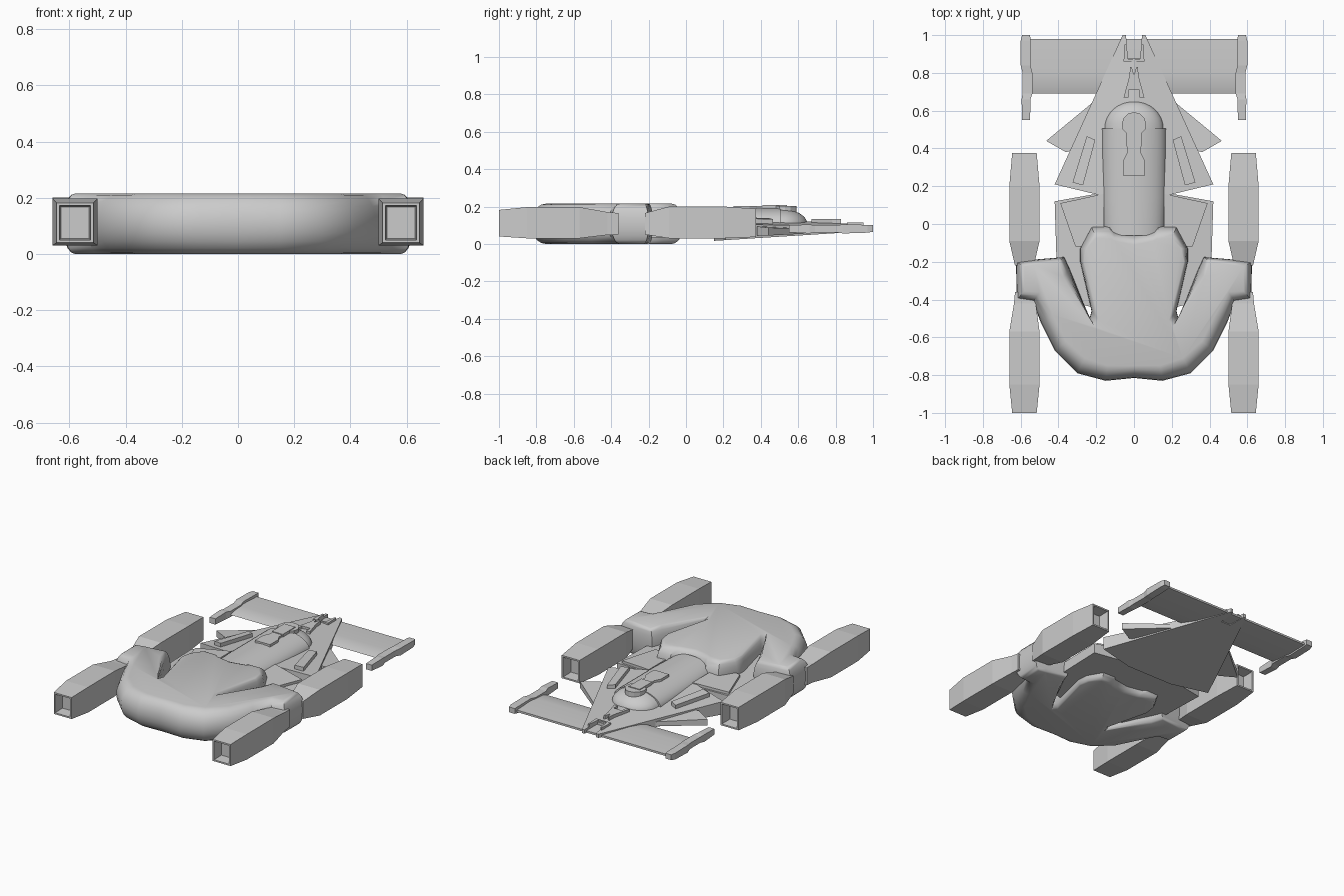
import bpy, bmesh
from math import sin, cos, pi, radians


def make(name, rings, mirror=False, smooth=30):
    """Skin a stack of equal rings, cap both ends, optionally mirror on x."""
    bm = bmesh.new()
    vs = [[bm.verts.new(p) for p in r] for r in rings]
    n = len(rings[0])
    for a, b in zip(vs, vs[1:]):
        for i in range(n):
            j = (i + 1) % n
            bm.faces.new((a[i], a[j], b[j], b[i]))
    bm.faces.new(vs[0][::-1])
    bm.faces.new(vs[-1])
    bmesh.ops.recalc_face_normals(bm, faces=bm.faces)
    me = bpy.data.meshes.new(name)
    bm.to_mesh(me)
    bm.free()
    ob = bpy.data.objects.new(name, me)
    bpy.context.collection.objects.link(ob)
    if mirror:
        ob.modifiers.new("Mirror", 'MIRROR')
    if smooth:
        bpy.context.view_layer.objects.active = ob
        ob.select_set(True)
        bpy.ops.object.shade_smooth_by_angle(angle=radians(smooth))
        ob.select_set(False)
    return ob


def slab(name, pts, bottom, top, mirror=True):
    """Outline in plan between two height functions of (x, y)."""
    make(name, [[(x, y, f(x, y)) for x, y in pts] for f in (bottom, top)], mirror, 0)


def boxes(name, sections, mirror=True):
    """Rectangular sections (y, x0, x1, z0, z1) skinned along y."""
    make(name, [[(x0, y, z0), (x1, y, z0), (x1, y, z1), (x0, y, z1)]
                for y, x0, x1, z0, z1 in sections], mirror, 0)


def flat(z):
    return lambda x, y: z


# Front hull: widest outline and flat-top outline of the right half
half = [
    (0, -.815, 0, -.75), (.15, -.83, .14, -.75), (.30, -.79, .26, -.71),
    (.42, -.67, .36, -.62), (.49, -.53, .43, -.48), (.535, -.415, .50, -.36),
    (.62, -.40, .58, -.355), (.625, -.20, .58, -.225), (.55, -.19, .53, -.215),
    (.37, -.175, .40, -.20), (.34, -.24, .375, -.28), (.235, -.50, .205, -.545),
    (.225, -.46, .185, -.51), (.285, -.20, .265, -.20), (.285, -.13, .25, -.13),
    (.225, -.015, .20, -.075), (.13, -.01, .12, -.08), (.11, -.035, .10, -.09),
    (0, -.055, 0, -.11)]
full = half + [(-a, b, -c, d) for a, b, c, d in half[-2:0:-1]]
rings = []
for i in range(-5, 6):
    t = i / 5 * pi / 2
    k = 1 - cos(t)
    rings.append([(a + (c - a) * k, b + (d - b) * k, .1075 + .1075 * sin(t))
                  for a, b, c, d in full])
make("front_hull", rings, smooth=40)


# Rear wedge deck with forked tail
def deck(x, y):
    return .10 + .06 * (1 - y) - .10 * abs(x)


def keel(x, y):
    return .07 - .063 * (1 - y)


slab("rear_wedge", [(0, .88), (.035, .88), (.042, 1), (.06, 1), (.42, .21),
                    (.17, .15), (0, .15)], keel, deck)

# Middle plate joining wedge and front hull, with raised panels
slab("middle_plate", [(0, .165), (.17, .165), (.42, .12), (.41, -.20),
                      (.30, -.42), (0, -.5)],
     flat(.035), lambda x, y: .135 - .08 * x)
slab("middle_panel", [(.16, .16), (.39, .11), (.31, -.12), (.16, -.12)],
     flat(.10), lambda x, y: .155 - .09 * x)

# Raised strips and spine fittings on the deck
slab("deck_strip", [(.205, .445), (.25, .465), (.325, .22), (.27, .205)],
     flat(.08), lambda x, y: deck(x, y) + .025)
slab("spine_fitting", [(0, .79), (.012, .83), (.02, .83), (.025, .78), (.055, .67),
                       (.03, .67), (.03, .71), (0, .71)],
     flat(.09), lambda x, y: .132)
slab("tail_fitting", [(0, .87), (.03, .87), (.04, .95), (.05, .95), (.055, .86),
                      (0, .86)], flat(.09), lambda x, y: .115)

# Small side fins
slab("side_fin", [(.15, .70), (.465, .44), (.36, .38), (.15, .45)],
     lambda x, y: .045 + .05 * max(0, y - .44),
     lambda x, y: .115 - .06 * x - .1 * max(0, y - .44))

# Cockpit barrel with domed end
prof = [(-.06, .16, .09), (.14, .17, .09), (.505, .17, .09)]
prof += [(.505 + .145 * sin(i * pi / 16), .157 * cos(i * pi / 16),
          .085 * cos(i * pi / 16)) for i in range(8)]
prof += [(.65, .012, .006)]
make("cockpit", [[(w * cos(j * pi / 16), y, .103 + h * sin(j * pi / 16))
                  for j in range(17)] for y, w, h in prof], smooth=35)

# Keyhole-shaped hatch
slab("hatch", [(0, .592), (.03, .585), (.055, .56), (.065, .53), (.06, .50),
               (.038, .48), (.035, .38), (.055, .34), (.055, .255), (0, .255)],
     flat(.15), flat(.204))
slab("hatch_core", [(0, .54), (.04, .54), (.04, .41), (0, .41)], flat(.19), flat(.209))

# Four pods with hollow ends
boxes("front_pod", [
    (-.36, .53, .63, .05, .165), (-.42, .52, .635, .048, .17),
    (-.57, .50, .66, .03, .197), (-.85, .50, .66, .03, .197),
    (-1, .515, .645, .04, .182), (-1, .525, .635, .05, .172),
    (-.93, .53, .63, .055, .167)])
boxes("rear_pod", [
    (-.22, .53, .63, .05, .165), (-.09, .50, .66, .03, .2),
    (.20, .50, .66, .03, .2), (.375, .515, .645, .037, .188),
    (.375, .525, .635, .047, .178), (.30, .53, .63, .052, .173)])

# Tail wing and its end plates
foil = [(.69, .076), (.73, .088), (.80, .092), (.98, .083), (.98, .07), (.78, .066)]
make("tail_wing", [[(s * .55, y, z) for y, z in foil] for s in (-1, 1)])
boxes("wing_end_plate", [
    (.55, .55, .592, .062, .1), (.66, .548, .595, .056, .104),
    (.69, .538, .59, .062, .1), (.80, .538, .59, .062, .1),
    (.84, .548, .6, .056, .104), (.97, .548, .6, .06, .102),
    (1, .55, .592, .065, .1)])
